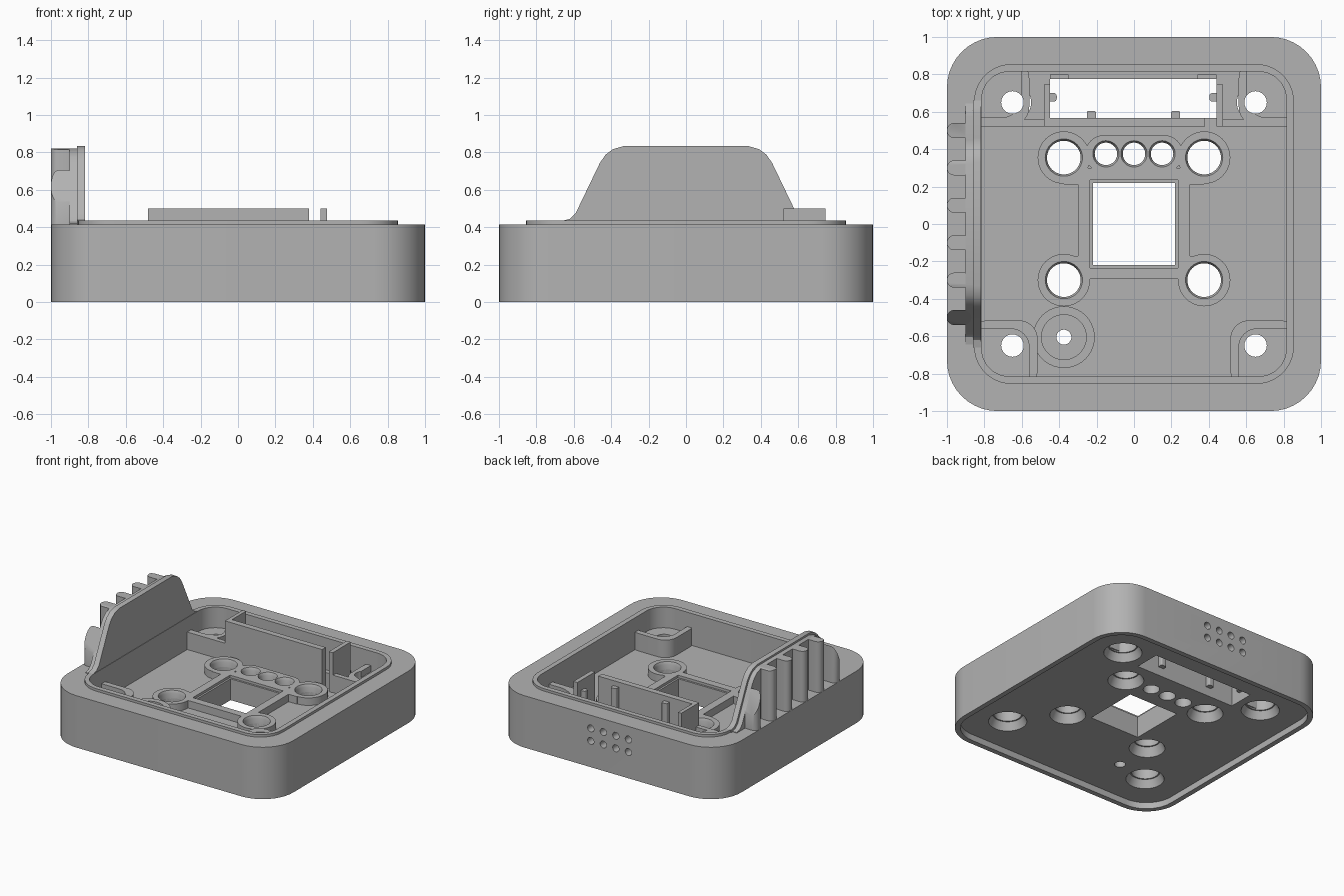
import bpy, bmesh
from math import sin, cos, pi, radians
from mathutils import Vector

cube = bpy.data.objects.get("Cube")
if cube:
    bpy.data.objects.remove(cube, do_unlink=True)

grey = bpy.data.materials.new("warm_grey_plastic")
grey.use_nodes = True
colour = (0.45, 0.45, 0.45, 1)
grey.diffuse_color = colour
grey.node_tree.nodes["Principled BSDF"].inputs["Base Color"].default_value = colour


def rounded(x0, x1, y0, y1, r, seg=10):
    """Outline of a rectangle with rounded corners."""
    corners = [(x1 - r, y1 - r), (x0 + r, y1 - r), (x0 + r, y0 + r), (x1 - r, y0 + r)]
    return [(cx + r * cos(pi / 2 * (k + i / seg)), cy + r * sin(pi / 2 * (k + i / seg)))
            for k, (cx, cy) in enumerate(corners) for i in range(seg + 1)]


def square(h, r):
    return rounded(-h, h, -h, h, r)


def rect(x0, x1, y0, y1):
    return [(x0, y0), (x1, y0), (x1, y1), (x0, y1)]


def circle(x, y, r, n=40):
    return [(x + r * cos(2 * pi * i / n), y + r * sin(2 * pi * i / n)) for i in range(n)]


def loft(name, low, high, a, b, axis="z"):
    """Solid between two matching outlines along an axis."""
    place = {"z": lambda p, t: (p[0], p[1], t),
             "x": lambda p, t: (t, p[0], p[1]),
             "y": lambda p, t: (p[0], t, p[1])}[axis]
    bm = bmesh.new()
    lo = [bm.verts.new(place(p, a)) for p in low]
    hi = [bm.verts.new(place(p, b)) for p in high]
    bm.faces.new(lo)
    bm.faces.new(hi)
    for i in range(len(lo)):
        j = (i + 1) % len(lo)
        bm.faces.new((lo[i], lo[j], hi[j], hi[i]))
    bmesh.ops.recalc_face_normals(bm, faces=bm.faces)
    mesh = bpy.data.meshes.new(name)
    bm.to_mesh(mesh)
    bm.free()
    mesh.materials.append(grey)
    ob = bpy.data.objects.new(name, mesh)
    bpy.context.collection.objects.link(ob)
    return ob


def prism(name, outline, a, b, axis="z"):
    return loft(name, outline, outline, a, b, axis)


def combine(targets, tool, operation="DIFFERENCE"):
    """Boolean a tool into each target, then discard the tool."""
    for ob in targets:
        mod = ob.modifiers.new("boolean", "BOOLEAN")
        mod.operation, mod.solver, mod.object = operation, "EXACT", tool
        bpy.context.view_layer.objects.active = ob
        bpy.ops.object.modifier_apply(modifier=mod.name)
    bpy.data.objects.remove(tool, do_unlink=True)


def cut(targets, outline, a, b, axis="z"):
    combine(targets, prism("cutter", outline, a, b, axis))


FLOOR, BOSS, POST, RECESS = 0.18, 0.24, 0.32, 0.05

# Casing tray, locating lip and underside recess
casing = prism("casing", square(1, 0.27), 0, 0.415)
lip = prism("locating_lip", square(0.855, 0.2), 0.40, 0.435)
cut([casing], square(0.815, 0.15), FLOOR, 0.6)
cut([lip], square(0.815, 0.15), 0.3, 0.6)
cut([casing], square(0.96, 0.23), -0.1, RECESS)

# Window surround joined with the four screw bosses and the button strip
surround = prism("window_surround", rect(-0.3, 0.3, -0.295, 0.3), 0.12, BOSS)
bosses = [(sx * 0.375, y) for sx in (-1, 1) for y in (0.355, -0.3)]
for x, y in bosses:
    combine([surround], prism("boss", circle(x, y, 0.14), 0.12, BOSS), "UNION")
    s = 1 if x > 0 else -1
    fill = rect(min(x, s * 0.25), max(x, s * 0.25), *((0.21, 0.3) if y > 0 else (-0.25, -0.17)))
    combine([surround], prism("fill", fill, 0.12, BOSS), "UNION")
combine([surround], prism("strip", rounded(-0.26, 0.26, 0.275, 0.475, 0.099), 0.12, BOSS), "UNION")

# Cup beside the lower left boss
cup = prism("round_cup", circle(-0.375, -0.605, 0.165), 0.12, 0.26)
cut([cup, casing], circle(-0.375, -0.605, 0.12), 0.14, 0.5)
cut([cup, casing], circle(-0.375, -0.605, 0.04), -0.1, 0.5)

# Corner posts: a raised rim around a lower screw seat
posts = []
for sx, side in ((1, "left"), (-1, "right")):
    for sy, end in ((1, "back"), (-1, "front")):
        inner_x, inner_y = (0.56, 0.525) if sy > 0 else (0.515, 0.515)

        def corner(d, far):
            xs = sorted((sx * (inner_x + d), sx * far))
            ys = sorted((sy * (inner_y + d), sy * far))
            return rounded(*xs, *ys, 0.1)

        post = prism(f"corner_post_{end}_{side}", corner(0, 0.88), 0.12, POST)
        cut([post], corner(0.045, 0.95), 0.27, 0.6)
        posts.append(post)
        x, y = sx * 0.65, sy * 0.65
        # stepped screw hole, flared underneath
        for r0, r1, a, b in ((0.144, 0.11, 0.04, 0.11), (0.1, 0.1, 0.1, 0.22), (0.06, 0.06, 0.2, 0.5)):
            combine([casing, post], loft("cutter", circle(x, y, r0), circle(x, y, r1), a, b))
    # low wall linking the back post to the slot frame
    prism(f"back_ledge_{side}", rect(*sorted((sx * 0.475, sx * 0.66)), 0.522, 0.56), 0.12, POST)
    prism(f"back_ledge_end_{side}", rect(*sorted((sx * 0.62, sx * 0.83)), 0.522, 0.56), 0.12, POST)

# Boss holes, button holes and window
for x, y in bosses:
    for r0, r1, a, b in ((0.135, 0.1, 0.04, 0.12), (0.09, 0.09, 0.1, 0.5), (0.09, 0.102, 0.22, 0.245)):
        combine([casing, surround], loft("cutter", circle(x, y, r0), circle(x, y, r1), a, b))
for i in (-1, 0, 1):
    cut([casing, surround], circle(i * 0.15, 0.375, 0.06), -0.1, 0.5)
    combine([surround], loft("cutter", circle(i * 0.15, 0.375, 0.06),
                             circle(i * 0.15, 0.375, 0.073), 0.22, 0.245))
cut([casing, surround], rect(-0.22, 0.22, -0.22, 0.22), -0.1, 0.5)
cut([surround], rect(-0.235, 0.235, -0.235, 0.235), 0.22, 0.5)

# Slot at the back: opening, frame walls, guide ribs and end clips
cut([casing], rect(-0.45, 0.44, 0.567, 0.775), -0.1, 0.5)
prism("slot_front_wall", rect(-0.48, 0.38, 0.52, 0.567), 0.12, 0.5)
prism("slot_right_wall", rect(-0.48, -0.45, 0.52, 0.745), 0.12, 0.5)
prism("slot_left_wall", rect(0.44, 0.475, 0.52, 0.745), 0.12, 0.5)
for x in (-0.228, 0.222):
    prism("slot_guide_rib", rounded(x - 0.024, x + 0.024, 0.55, 0.605, 0.01, 4), 0.12, 0.46)
for x in (-0.438, 0.428):
    prism("slot_end_clip", rounded(x - 0.025, x + 0.025, 0.655, 0.7, 0.015, 4), 0.12, 0.42)
for x in (-0.4, 0.39):
    prism("slot_back_tab", rect(x - 0.05, x + 0.05, 0.775, 0.8), 0.12, 0.24)

# Two rows of vent holes through the back wall
for row in (0.21, 0.31):
    for col in range(4):
        cut([casing], circle(-0.19 + col * 0.111, row, 0.028, 20), 0.78, 1.1, "y")

# Tall side wall with flared foot and rounded shoulders
half = [(0.66, 0.4), (0.66, 0.435), (0.62, 0.445), (0.59, 0.475), (0.46, 0.745),
        (0.43, 0.788), (0.39, 0.818), (0.33, 0.835)]
profile = half + [(-y, z) for y, z in reversed(half)]
inset = [(y * 0.975, z if z < 0.42 else z - 0.015) for y, z in profile]
prism("side_wall", profile, -0.862, -0.818, "x")
prism("side_wall_backing", inset, -0.9, -0.858, "x")

# Round-nosed grip ribs trimmed to the wall outline
for i in range(6):
    y = -0.5 + 0.2 * i
    rib = prism("grip_rib", rounded(-1, -0.87, y - 0.04, y + 0.04, 0.039, 6), 0.405, 0.9)
    combine([rib], prism("trimmer", inset, -1.1, -0.8, "x"), "INTERSECT")

# Smooth the round surfaces, keep the edges crisp
bpy.ops.object.select_all(action="DESELECT")
for ob in bpy.context.collection.objects:
    if ob.type == "MESH" and grey.name in ob.data.materials:
        ob.select_set(True)
        bpy.context.view_layer.objects.active = ob
bpy.ops.object.shade_smooth_by_angle(angle=radians(30))
